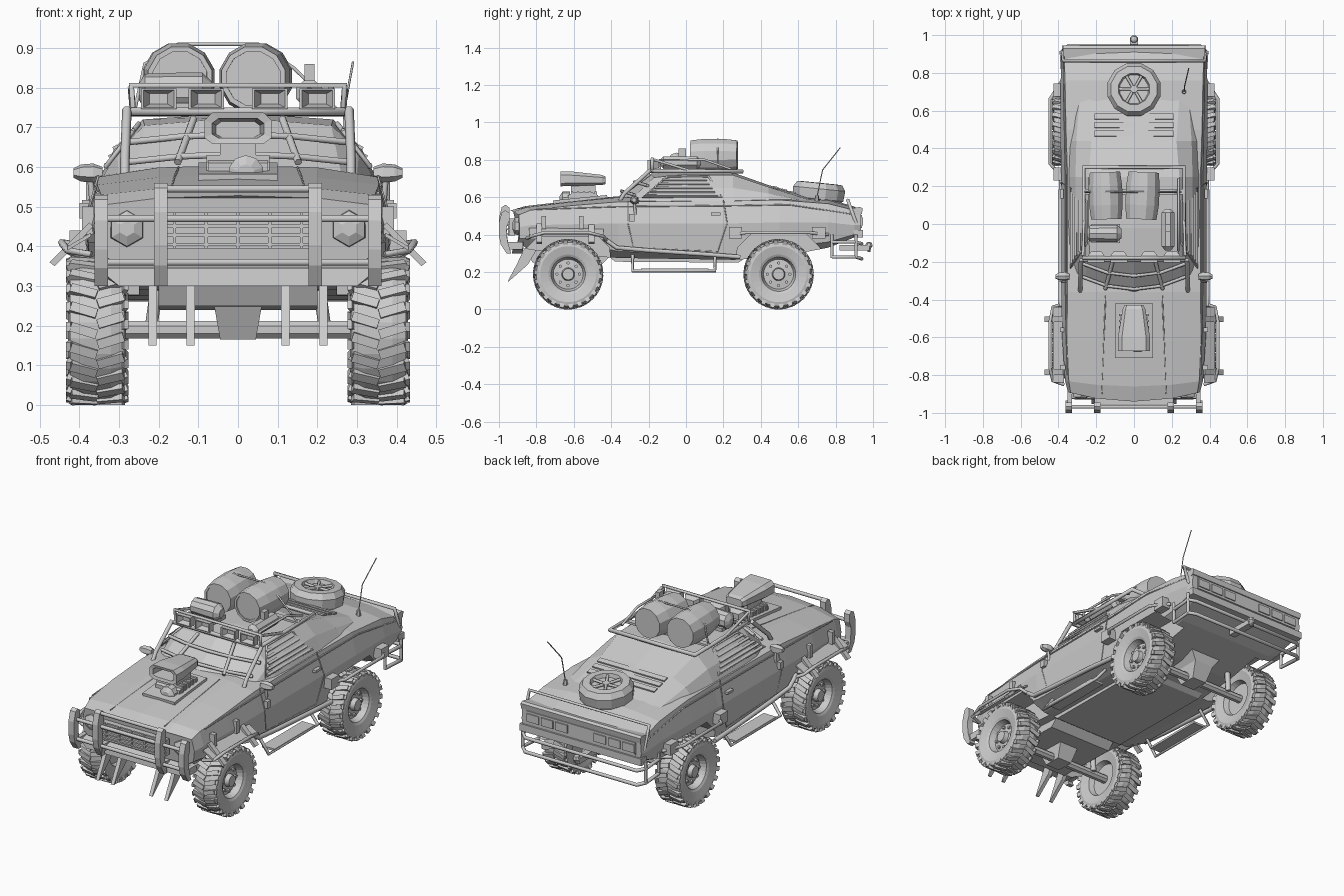
import bpy, bmesh, math
from mathutils import Vector, Matrix


def finish(name, bm, mirror=False):
    bmesh.ops.recalc_face_normals(bm, faces=bm.faces)
    me = bpy.data.meshes.new(name)
    bm.to_mesh(me)
    bm.free()
    ob = bpy.data.objects.new(name, me)
    bpy.context.collection.objects.link(ob)
    if mirror:
        ob.modifiers.new("mirror", 'MIRROR').use_axis[0] = True
    return ob


def loft(name, rings, mirror=False):
    bm = bmesh.new()
    vs = [[bm.verts.new(p) for p in r] for r in rings]
    n = len(vs[0])
    for a, b in zip(vs, vs[1:]):
        for i in range(n):
            bm.faces.new((a[i], a[(i + 1) % n], b[(i + 1) % n], b[i]))
    bm.faces.new(vs[0])
    bm.faces.new(vs[-1][::-1])
    return finish(name, bm, mirror)


def section(y, bow, half):
    """Symmetric ring from half a cross-section, bowed back at the sides."""
    pts = half + [(-x, z) for x, z in reversed(half) if x > 0]
    w = max(x for x, z in half)
    return [(x, y + bow * (x / w) ** 2, z) for x, z in pts]


def prism(name, prof, x0, x1, mirror=False):
    """Side profile (y, z) extruded between x0 and x1."""
    return loft(name, [[(x, y, z) for y, z in prof] for x in (x0, x1)], mirror)


def box(name, c, s, mirror=False, rot=(0, 0, 0)):
    bm = bmesh.new()
    R = Matrix.Rotation(rot[2], 4, 'Z') @ Matrix.Rotation(rot[1], 4, 'Y') @ Matrix.Rotation(rot[0], 4, 'X')
    bmesh.ops.create_cube(bm, size=1, matrix=Matrix.Translation(c) @ R @ Matrix.Diagonal((*s, 1)))
    return finish(name, bm, mirror)


def lathe(name, c, axis, prof, n=12, mirror=False):
    """Turn (radius, height) pairs about an axis through c."""
    q = Vector(axis).to_track_quat('Z', 'Y')
    rings = [[Vector(c) + q @ Vector((r * math.cos(math.tau * (i + .5) / n), r * math.sin(math.tau * (i + .5) / n), h))
              for i in range(n)] for r, h in prof]
    return loft(name, rings, mirror)


def tube(name, pts, r=.009, mirror=False, cyclic=False):
    cu = bpy.data.curves.new(name, 'CURVE')
    cu.dimensions, cu.bevel_depth, cu.bevel_resolution, cu.use_fill_caps = '3D', r, 1, True
    sp = cu.splines.new('POLY')
    sp.points.add(len(pts) - 1)
    for p, co in zip(sp.points, pts):
        p.co = (*co, 1)
    sp.use_cyclic_u = cyclic
    tmp = bpy.data.objects.new(name, cu)
    bm = bmesh.new()
    me = bpy.data.meshes.new_from_object(tmp)
    bm.from_mesh(me)
    bpy.data.objects.remove(tmp)
    return finish(name, bm, mirror)


def lamp(name, x, y, z, w, h):
    """Rectangular lamp with a recessed face towards the front."""
    ring = lambda yy, k: [(x + a * w * k / 2, yy, z + b * h * k / 2) for a, b in ((-1, -1), (1, -1), (1, 1), (-1, 1))]
    loft(name, [ring(y + .03, .5), ring(y, .85), ring(y, 1), ring(y + .035, 1), ring(y + .06, .6)])


# Main body shell, with wheel arches cut out
rows = [(-.94, .05, .31, .36, .345, .38, .35, .44, .335, .505, .528),
        (-.86, .03, .30, .32, .355, .38, .365, .45, .345, .53, .552),
        (-.62, .01, .28, .29, .36, .36, .38, .455, .355, .555, .58),
        (-.36, 0, .29, .275, .37, .31, .385, .46, .352, .575, .605),
        (.26, 0, .29, .265, .37, .29, .385, .46, .352, .58, .60),
        (.50, 0, .28, .28, .37, .33, .39, .465, .36, .585, .605),
        (.76, 0, .30, .33, .37, .36, .388, .465, .365, .565, .59),
        (.90, 0, .34, .385, .37, .40, .385, .45, .37, .53, .55),
        (.935, 0, .35, .40, .365, .41, .375, .45, .37, .52, .53)]
body = loft("body_shell", [section(y, b, [(bw, bz), (lw, lz), (mw, mz), (sw, sz), (.2, cz - .006), (0, cz)])
                           for y, b, bw, bz, lw, lz, mw, mz, sw, sz, cz in rows])
for y in (-.63, .495):
    for s in (1, -1):
        cut = prism("arch_cutter", [(y - .24, .1), (y - .22, .33), (y - .14, .41), (y + .14, .41), (y + .22, .33), (y + .24, .1)],
                    s * .25, s * .6)
        cut.hide_render = True
        m = body.modifiers.new("arch", 'BOOLEAN')
        m.object, m.operation, m.solver = cut, 'DIFFERENCE', 'EXACT'
        bpy.context.view_layer.objects.active = body
        bpy.ops.object.modifier_apply(modifier=m.name)
        bpy.data.objects.remove(cut)

# Cabin with curved windscreen and fastback
cab = [(-.36, .09, .31, .565, .30, .575, .26, .585, .605), (-.19, .04, .345, .565, .305, .64, .235, .705, .725),
       (-.02, 0, .35, .57, .31, .65, .24, .72, .737), (.25, 0, .35, .57, .31, .65, .24, .718, .732),
       (.44, 0, .345, .57, .305, .62, .225, .655, .665), (.66, 0, .31, .56, .29, .575, .24, .585, .60)]
loft("cabin", [section(y, b, [(bw, bz), (mw, mz), (tw, tz), (0, cz)]) for y, b, bw, bz, mw, mz, tw, tz, cz in cab])
for i in range(5):
    z = .608 + .021 * i
    x = .35 - (z - .57) * .5 if z < .65 else .31 - (z - .65) * 1.0
    box("side_window_slat", (x - .001, -.02 + .003 * i, z), (.014, .38 - .035 * i, .008), True, (0, .5, 0))
tube("side_window_frame", [(.334, -.23, .60), (.25, -.10, .71), (.25, .12, .71), (.334, .19, .60)], .006, True, True)
for i in range(3):
    box("rear_window_slat", (0, .48 + .045 * i, .653 - .0135 * i), (.42, .03, .008), rot=(-.25, 0, 0))
tube("windscreen_strap", [(.152, -.345, .612), (.112, -.195, .722)], .010, True)
for k in (0, 1):
    y, z = -.345 + .07 * k, .632 + .05 * k
    tube("windscreen_plate_edge", [(a * .285, y + .07 * a * a, z - .02 * a * a) for a in (-1, -.5, 0, .5, 1)], .009)
tube("door_seam", [(.352, -.31, .58), (.385, -.31, .46), (.371, -.28, .33), (.371, .17, .31), (.387, .22, .46), (.353, .20, .585)], .003, True)
tube("door_crease", [(.353, -.8, .535), (.362, -.36, .55), (.362, .26, .555), (.368, .55, .56), (.373, .88, .51)], .004, True)
box("door_handle", (.383, .16, .51), (.02, .05, .014), True)
box("door_hinge", (.388, -.29, .49), (.022, .03, .04), True)
hexa = [(-.02, -.01), (0, -.024), (.025, -.018), (.025, .014), (.005, .024), (-.015, .016)]
loft("wing_mirror", [[(x, -.28 + s * y, .585 + s * z) for y, z in hexa] for x, s in ((.342, .65), (.365, 1), (.395, .9), (.415, .5))], True)
tube("mirror_arm", [(.365, -.27, .49), (.372, -.275, .57)], .008, True)

# Wheels with chunky tread
TYRE = [(.03, .05), (.035, .025), (.08, .02), (.092, .055), (.105, .062), (.15, .073), (.17, .068), (.181, .035),
        (.181, -.035), (.17, -.068), (.15, -.073), (.1, -.06), (.09, -.03), (.03, -.03)]
for y in (-.63, .495):
    c = Vector((.355, y, .188))
    lathe("wheel", c, (1, 0, 0), TYRE, 28, True)
    bm = bmesh.new()
    for i in range(44):
        s = 1 if i % 2 else -1
        R = Matrix.Translation(c) @ Matrix.Rotation(math.tau * i / 44, 4, 'X')
        bmesh.ops.create_cube(bm, size=1, matrix=R @ Matrix.Translation((s * .034, 0, .180)) @
                              Matrix.Rotation(s * .3, 4, 'Z') @ Matrix.Diagonal((.068, .024, .015, 1)))
        bmesh.ops.create_cube(bm, size=1, matrix=R @ Matrix.Translation((s * .067, s * .01, .166)) @
                              Matrix.Rotation(s * .35, 4, 'Y') @ Matrix.Diagonal((.012, .024, .034, 1)))
    finish("tyre_tread", bm, True)
    for i in range(8):
        a = math.tau * i / 8
        lathe("wheel_bolt", c + Vector((.026, .06 * math.cos(a), .06 * math.sin(a))), (1, 0, 0), [(.009, -.01), (.009, .008)], 6, True)
    # Axle, differential and dampers
    lathe("axle", (0, y, .19), (1, 0, 0), [(.024, -.33), (.024, .33)], 8)
    loft("differential", [[(a * w, y + b * d, z) for a, b in ((-1, -1), (1, -1), (1, 1), (-1, 1))]
                          for z, w, d in ((.165, .045, .05), (.25, .06, .09), (.32, .11, .11))])
    tube("damper", [(.22, y + .03, .19), (.19, y + .05, .40)], .016, True)

# Bonnet intake and blower
box("engine_base", (0, -.565, .585), (.20, .29, .024), rot=(.1, 0, 0))
lathe("blower_drum", (.02, -.66, .585), (0, 1, 0), [(.022, -.015), (.045, 0), (.045, .04)], 10)
prism("blower", [(-.63, .58), (-.63, .61), (-.60, .625), (-.50, .625), (-.47, .61), (-.47, .58)], -.075, .075)
for i in range(5):
    box("blower_rib", (0, -.61 + .032 * i, .605), (.16, .012, .05))
box("intake_neck", (0, -.55, .645), (.09, .13, .05))
oct8 = [(-1, -.6), (-.75, -1), (.75, -1), (1, -.6), (1, .5), (.75, 1), (-.75, 1), (-1, .5)]
loft("intake_scoop", [[(a * w, y, z + b * h) for a, b in oct8] for y, w, h, z in
                      ((-.58, .055, .02, .695), (-.668, .065, .025, .698), (-.672, .085, .04, .698), (-.60, .085, .038, .698),
                       (-.45, .06, .027, .692), (-.43, .05, .02, .69))])
tube("bonnet_crease", [(.17, -.90, .539), (.16, -.62, .574), (.15, -.38, .600)], .003, True)

# Nose: grille, headlights, bumper and ramming bars
box("grille_surround", (0, -.928, .44), (.42, .03, .09))
for i in range(4):
    box("grille_slat", (0, -.948, .405 + .023 * i), (.42, .016, .008))
for i in range(5):
    box("grille_divider", (-.16 + .08 * i, -.946, .44), (.008, .014, .09))
lathe("headlight", (.28, -.905, .445), (0, -1, 0), [(.048, -.02), (.045, .01), (.02, .022)], 6, True)
loft("front_bumper", [section(-.955, .03, [(.30, .30), (.33, .325), (.33, .345)]), section(-.89, .02, [(.30, .30), (.34, .325), (.34, .36)])])
post = [(-.96, 0), (-.99, .2), (-1, .4), (-1, .72), (-.985, .95), (-.965, 1), (-.945, .94), (-.945, .75), (-.96, .6), (-.955, .3), (-.935, 0)]
for x, z0, h in ((.345, .30, .23), (.195, .30, .26)):
    prism("ram_post", [(y, z0 + h * t) for y, t in post], x - .017, x + .017, True)
    box("ram_post_mount", (x - .005, -.92, .34), (.025, .09, .04), True)
for z, w in ((.545, .2), (.47, .345), (.36, .345)):
    tube("ram_bar", [(-w, -.968, z), (w, -.968, z)], .010)
for x in (.12, .215):
    loft("ram_spike", [[(x + a * w, y + d, z) for a, d in ((-1, -e), (1, -e), (1, e), (-1, e))]
                       for y, z, w, e in ((-.83, .325, .011, .035), (-.875, .24, .011, .03), (-.95, .15, .010, .003))], True)
prism("skid_plate", [(-.86, .33), (-.82, .25), (-.45, .24), (-.40, .29)], -.20, .20)
prism("belly_keel", [(-.42, .29), (-.38, .255), (.28, .25), (.34, .29)], -.22, .22)

# Wing flares, brackets and fender tubes
for y in (-.80, -.52):
    loft("front_flare", [[(.365, v, .45), (.375, v, .46), (.475, v, .36), (.462, v, .35)] for v in (y, y + .03)], True)
loft("front_flare_plate", [[(.37, y, .425), (.37, y, .435), (.43, y, .40), (.43, y, .39)] for y in (-.84, -.44)], True)
tube("front_fender_tube", [(.37, -.85, .38), (.43, -.83, .39), (.445, -.76, .41), (.445, -.52, .41), (.43, -.44, .39), (.37, -.42, .36)], .009, True)
for y in (-.76, -.56):
    box("fender_bracket", (.378, y, .465), (.03, .025, .07), True)
for y in (.265, .71):
    box("rear_fender_box", (.40, y, .41), (.05, .07, .06), True)
tube("rear_fender_tube", [(.38, .25, .40), (.445, .32, .41), (.445, .66, .41), (.38, .76, .40)], .009, True)

# Side steps and sill tubes
tube("sill_tube", [(.385, -.44, .38), (.388, -.37, .33), (.388, -.2, .315), (.388, .1, .295), (.382, .29, .28)], .013, True)
box("side_step", (.358, -.06, .212), (.08, .36, .012), True)
tube("step_frame", [(.33, -.285, .29), (.392, -.285, .205), (.392, .155, .205), (.33, .155, .28)], .009, True)

# Roof rack, windscreen cage and light bar
tube("roof_rack_frame", [(-.265, -.19, .74), (.265, -.19, .74), (.265, .30, .738), (-.265, .30, .738)], .012, cyclic=True)
box("rack_slat", (0, .17, .744), (.53, .03, .012))
tube("windscreen_cage", [(.285, -.36, .57), (.285, -.33, .62), (.28, -.19, .745)], .012, True)
tube("cage_brace", [(.27, -.17, .80), (.265, .02, .742)], .008, True)
tube("light_bar_frame", [(-.265, -.18, .735), (.265, -.18, .735), (.268, -.18, .806), (-.268, -.18, .806)], .010, cyclic=True)
for x in (-.2, -.08, .08, .2):
    lamp("roof_lamp", x, -.205, .772, .09, .052)

# Roof cargo: barrels, motor, gas bottle and straps
for x, t in ((-.15, -.03), (.045, .05)):
    lathe("roof_barrel", (x, .15, .823), (t, 1, 0), [(.07, -.12), (.07, -.125), (.083, -.125), (.092, -.05), (.092, .05), (.083, .125), (.07, .125)], 12)
tube("barrel_strap", [(-.26, .17, .745), (-.235, .17, .86), (-.15, .17, .91), (.05, .17, .91), (.14, .17, .85), (.25, .17, .745)], .005)
lathe("roof_motor", (-.15, -.05, .79), (1, 0, 0), [(.02, -.1), (.045, -.085), (.048, 0), (.048, .06), (.025, .085)], 10)
box("motor_base", (-.15, -.05, .752), (.15, .10, .02))
lathe("gas_bottle", (.18, -.02, .785), (0, 1, 0), [(.015, -.12), (.036, -.10), (.036, .08), (.015, .10)], 8)
box("bottle_valve", (.18, -.02, .835), (.025, .04, .05))
tube("cargo_rail", [(.235, -.14, .75), (.235, -.14, .80), (.235, .10, .80), (.235, .24, .75)], .007)

# Spare wheel on the boot lid and aerial
ax, c = Vector((0, .10, 1)).normalized(), Vector((0, .71, .625))
lathe("spare_wheel", c, ax, [(.12, -.05), (.14, -.035), (.145, .02), (.125, .05), (.085, .052), (.078, .03), (.02, .03), (.02, .045)], 12)
for i in range(6):
    a = math.tau * i / 6
    d = Vector((math.cos(a), math.sin(a), -.1 * math.sin(a)))
    tube("spare_spoke", [c + ax * .036, c + ax * .040 + d * .08], .008)
lathe("aerial_base", (.265, .70, .59), (0, 0, 1), [(.014, -.02), (.01, .02)], 6)
tube("aerial", [(.265, .70, .60), (.268, .73, .745), (.29, .825, .865)], .003)

# Tail: lights, lip, rails, and tow hitch
box("tail_panel", (0, .93, .47), (.68, .02, .07))
for x in (.12, .21, .30):
    box("tail_lamp", (x, .94, .47), (.075, .012, .045), True)
prism("boot_lip", [(.86, .535), (.93, .548), (.945, .54), (.94, .51), (.9, .50)], -.375, .375)
box("rear_bumper", (0, .92, .405), (.76, .05, .04))
tube("tail_rail", [(-.375, .91, .46), (-.375, .865, .585), (.375, .865, .585), (.375, .91, .46)], .010)
for z in (.36, .28):
    tube("rear_guard_bar", [(-.375, .78, z), (-.385, .91, z), (-.35, .94, z - .01), (.35, .94, z - .01), (.385, .91, z), (.375, .78, z)], .010)
for x, y in ((.375, .78), (.385, .91)):
    tube("guard_upright", [(x, y, .275), (x, y, .40)], .009, True)
box("tow_beam", (0, .90, .33), (.04, .16, .03))
lathe("tow_ball", (0, .978, .338), (0, 0, 1), [(.008, -.03), (.012, -.01), (.022, 0), (.016, .018), (.005, .022)], 8)
